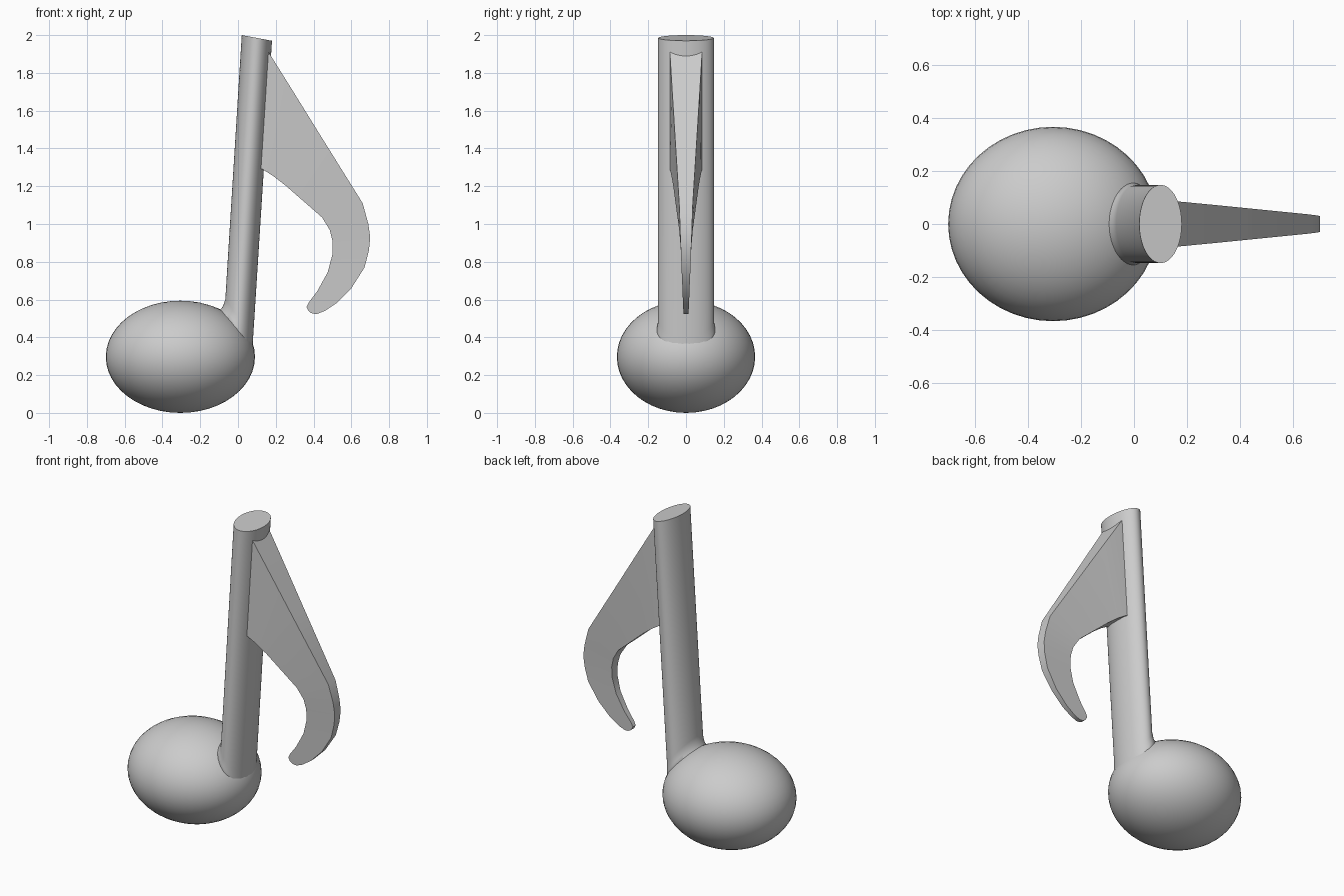
import bpy, bmesh
from math import cos, sin, pi, sqrt, radians

if "Cube" in bpy.data.objects:
    bpy.data.objects.remove(bpy.data.objects["Cube"])

HEAD_C, HEAD_R = (-0.305, 0.0, 0.297), (0.395, 0.366, 0.297)


def finish(bm, name, angle):
    bmesh.ops.recalc_face_normals(bm, faces=bm.faces)
    mesh = bpy.data.meshes.new(name)
    bm.to_mesh(mesh)
    bm.free()
    obj = bpy.data.objects.new(name, mesh)
    bpy.context.collection.objects.link(obj)
    bpy.ops.object.select_all(action='DESELECT')
    obj.select_set(True)
    bpy.context.view_layer.objects.active = obj
    bpy.ops.object.shade_smooth_by_angle(angle=radians(angle))
    return obj


def loft(rings, name, angle):
    """Skin a list of closed rings and cap both ends."""
    bm = bmesh.new()
    rows = [[bm.verts.new(p) for p in ring] for ring in rings]
    n = len(rows[0])
    for a, b in zip(rows, rows[1:]):
        for i in range(n):
            j = (i + 1) % n
            bm.faces.new((a[i], a[j], b[j], b[i]))
    bm.faces.new(rows[0])
    bm.faces.new(rows[-1])
    return finish(bm, name, angle)


def head_height(x, y):
    d = 1 - ((x - HEAD_C[0]) / HEAD_R[0]) ** 2 - (y / HEAD_R[1]) ** 2
    return HEAD_C[2] + HEAD_R[2] * sqrt(max(d, 0))


def axis_x(z):
    return 0.1 + 0.063 * (z - 1.985)


# Note head: squashed sphere
bm = bmesh.new()
bmesh.ops.create_uvsphere(bm, u_segments=48, v_segments=24, radius=1)
bmesh.ops.scale(bm, vec=HEAD_R, verts=bm.verts)
bmesh.ops.translate(bm, vec=HEAD_C, verts=bm.verts)
finish(bm, "note_head", 40)

# Stem: leaning oval post, flaring softly where it meets the head
angles = [2 * pi * i / 64 for i in range(64)]
buried = [(axis_x(0.3) + 0.06 * cos(a), 0.12 * sin(a), 0.3) for a in angles]
rings = [buried]
for flare, lift in ((0.3, -0.004), (0.12, 0.022), (0.0, 0.065)):
    ring = []
    for a in angles:
        s = 1 + flare * (1 - cos(a)) / 2
        x, y = 0.08 * s * cos(a), 0.147 * (1 + (s - 1) * 0.4) * sin(a)
        z = head_height(axis_x(0.5) + x, y) + lift
        ring.append((axis_x(z) + x, y, z))
    rings.append(ring)
rings.append([(0.1 + 0.08 * cos(a), 0.147 * sin(a), 1.985 - 0.015 * cos(a))
              for a in angles])
loft(rings, "stem", 40)

# Flag: paired outer and inner edge points as (x, z, half thickness)
sections = [
    ((0.125, 1.965, 0.087), (0.08, 1.30, 0.087)),
    ((0.165, 1.905, 0.085), (0.13, 1.29, 0.085)),
    ((0.29, 1.705, 0.073), (0.185, 1.255, 0.077)),
    ((0.42, 1.495, 0.06), (0.25, 1.205, 0.068)),
    ((0.66, 1.11, 0.036), (0.445, 1.035, 0.045)),
    ((0.69, 1.00, 0.032), (0.485, 0.97, 0.036)),
    ((0.70, 0.93, 0.030), (0.50, 0.91, 0.031)),
    ((0.693, 0.86, 0.027), (0.50, 0.84, 0.026)),
    ((0.67, 0.77, 0.024), (0.475, 0.745, 0.022)),
    ((0.60, 0.66, 0.019), (0.42, 0.645, 0.018)),
    ((0.52, 0.58, 0.016), (0.375, 0.585, 0.015)),
    ((0.46, 0.54, 0.014), (0.363, 0.56, 0.014)),
    ((0.42, 0.524, 0.013), (0.373, 0.54, 0.013)),
    ((0.40, 0.525, 0.013), (0.385, 0.53, 0.013)),
]
loft([[(o[0], -o[2], o[1]), (o[0], o[2], o[1]),
       (i[0], i[2], i[1]), (i[0], -i[2], i[1])] for o, i in sections],
     "flag", 30)
